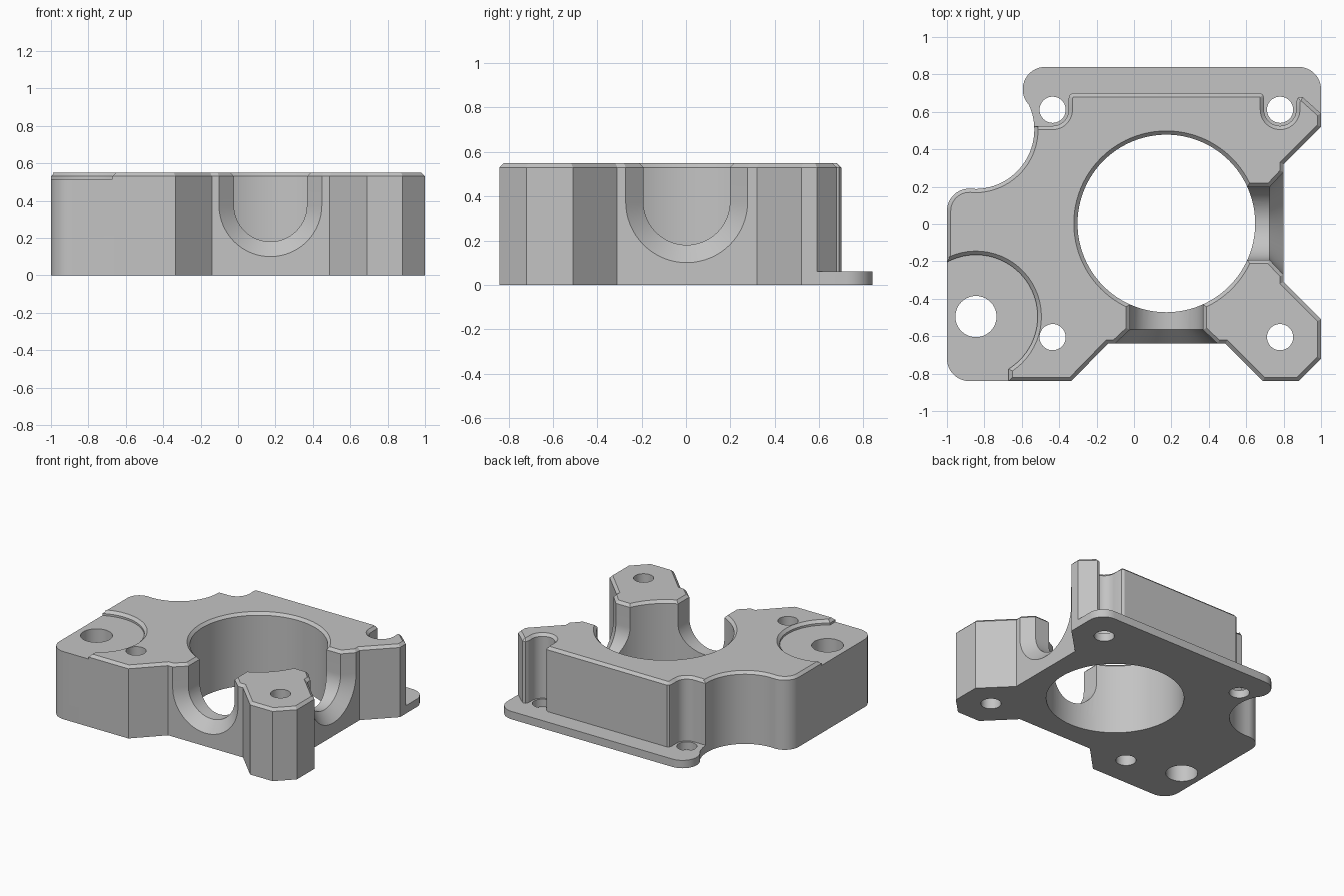
import bpy, bmesh
from math import sin, cos, radians
from mathutils import Matrix

cube = bpy.data.objects.get("Cube")
if cube:
    bpy.data.objects.remove(cube, do_unlink=True)

HEIGHT, FLANGE, EDGE = 0.55, 0.06, 0.02
CX, CY = 0.173, 0.003          # bore centre
SPACING = 0.608                # screw offset from the bore centre
IDLER = (-0.845, -0.495)       # centre of the large corner hole


def arc(x, y, r, a, b, n=16):
    return [(x + r * cos(radians(a + (b - a) * i / n)),
             y + r * sin(radians(a + (b - a) * i / n))) for i in range(n + 1)]


def loft(name, rings):
    """Closed solid through a list of equally long rings of 3D points."""
    bm = bmesh.new()
    loops = [[bm.verts.new(p) for p in ring] for ring in rings]
    n = len(loops[0])
    for low, high in zip(loops, loops[1:]):
        for i in range(n):
            j = (i + 1) % n
            bm.faces.new((low[i], low[j], high[j], high[i]))
    bm.faces.new(loops[0])
    bm.faces.new(loops[-1])
    bmesh.ops.recalc_face_normals(bm, faces=bm.faces)
    mesh = bpy.data.meshes.new(name)
    bm.to_mesh(mesh)
    bm.free()
    obj = bpy.data.objects.new(name, mesh)
    bpy.context.collection.objects.link(obj)
    return obj


def prism(name, outline, z0, z1):
    return loft(name, [[(x, y, z) for x, y in outline] for z in (z0, z1)])


def cut(target, cutter):
    mod = target.modifiers.new("cut", 'BOOLEAN')
    mod.operation, mod.solver, mod.object = 'DIFFERENCE', 'EXACT', cutter
    bpy.context.view_layer.objects.active = target
    bpy.ops.object.modifier_apply(modifier=mod.name)
    bpy.data.objects.remove(cutter, do_unlink=True)


def channel(name, mouth, angle):
    """U-shaped passage with a flared mouth, running outward from the bore."""
    rings = []
    for d, r in ((0, 0.195), (mouth - 0.075, 0.195), (mouth, 0.275), (mouth + 0.08, 0.36)):
        u = [(-r, 0.8)] + arc(0, 0.375, r, 180, 360, 32) + [(r, 0.8)]
        rings.append([(d, y, z) for y, z in u])
    obj = loft(name, rings)
    obj.data.transform(Matrix.Translation((CX, CY, 0)) @ Matrix.Rotation(radians(angle), 4, 'Z'))
    return obj


# Full plate outline, counter-clockwise from the rounded front left corner
outline = (arc(-0.88, -0.72, 0.12, 180, 270, 12)
           + [(-0.335, -0.84), (-0.14, -0.64), (0.49, -0.64), (0.69, -0.84),
              (0.88, -0.84), (1, -0.72), (1, -0.51), (0.8, -0.31), (0.8, 0.32), (1, 0.52)]
           + arc(0.88, 0.72, 0.12, 0, 90, 12)
           + arc(-0.475, 0.72, 0.12, 90, 210, 14)
           + arc(-0.85, 0.505, 0.317, 29, -93, 28)[1:-1]
           + arc(-0.88, 0.07, 0.12, 87, 180, 12))
body = prism("motor_mount_body", outline, 0, HEIGHT)

# Back relief that leaves the thin flange and the screw clearances
s = SPACING
relief = ([(-0.75, 0.525)] + arc(CX - s, CY + s, 0.086, -90, 0, 12)
          + [(-0.349, 0.672), (-0.343, 0.69), (-0.33, 0.7),
             (0.675, 0.7), (0.69, 0.69), (0.695, 0.672)]
          + arc(CX + s, CY + s, 0.086, 180, 360, 24)
          + [(0.867, 0.655), (0.877, 0.676), (0.9, 0.68), (1.1, 0.5), (1.1, 1), (-0.75, 1)])
cut(body, prism("relief_cutter", relief, FLANGE, 0.8))

# Main bore and its two open channels
cut(body, prism("bore_cutter", arc(CX, CY, 0.475, 0, 360, 96)[:-1], -0.1, 0.8))
cut(body, channel("front_channel_cutter", 0.643, -90))
cut(body, channel("right_channel_cutter", 0.627, 0))

# Shallow seat in the front left corner
seat = arc(*IDLER, 0.33, -58, 180, 40) + [(-1.2, -0.495), (-1.2, -1), (-0.67, -1)]
cut(body, prism("corner_seat_cutter", seat, 0.515, 0.8))

# Chamfer around the raised top face
bm = bmesh.new()
bm.from_mesh(body.data)
bmesh.ops.remove_doubles(bm, verts=bm.verts, dist=0.0005)
bm.normal_update()


def is_top(face):
    return face.normal.z > 0.99 and face.calc_center_median().z > HEIGHT - 0.005


rim = [e for e in bm.edges if sum(is_top(f) for f in e.link_faces) == 1]
bmesh.ops.bevel(bm, geom=rim, offset=EDGE, offset_type='OFFSET', segments=1,
                profile=0.5, affect='EDGES', clamp_overlap=False)
bm.to_mesh(body.data)
bm.free()

# Screw holes and the large corner hole
holes = [(CX + i * s, CY + j * s, 0.07) for i in (-1, 1) for j in (-1, 1)]
for x, y, r in holes + [(*IDLER, 0.11)]:
    cut(body, prism("hole_cutter", arc(x, y, r, 0, 360, 40)[:-1], -0.1, 0.8))

# Single grey material
grey = bpy.data.materials.new("plain_grey")
grey.use_nodes = True
colour = (0.55, 0.55, 0.55, 1)
grey.diffuse_color = colour
grey.node_tree.nodes["Principled BSDF"].inputs["Base Color"].default_value = colour
body.data.materials.clear()
body.data.materials.append(grey)
for polygon in body.data.polygons:
    polygon.material_index = 0

# Smooth curved walls, crisp edges
bpy.ops.object.select_all(action='DESELECT')
body.select_set(True)
bpy.context.view_layer.objects.active = body
bpy.ops.object.shade_smooth_by_angle(angle=radians(25))
